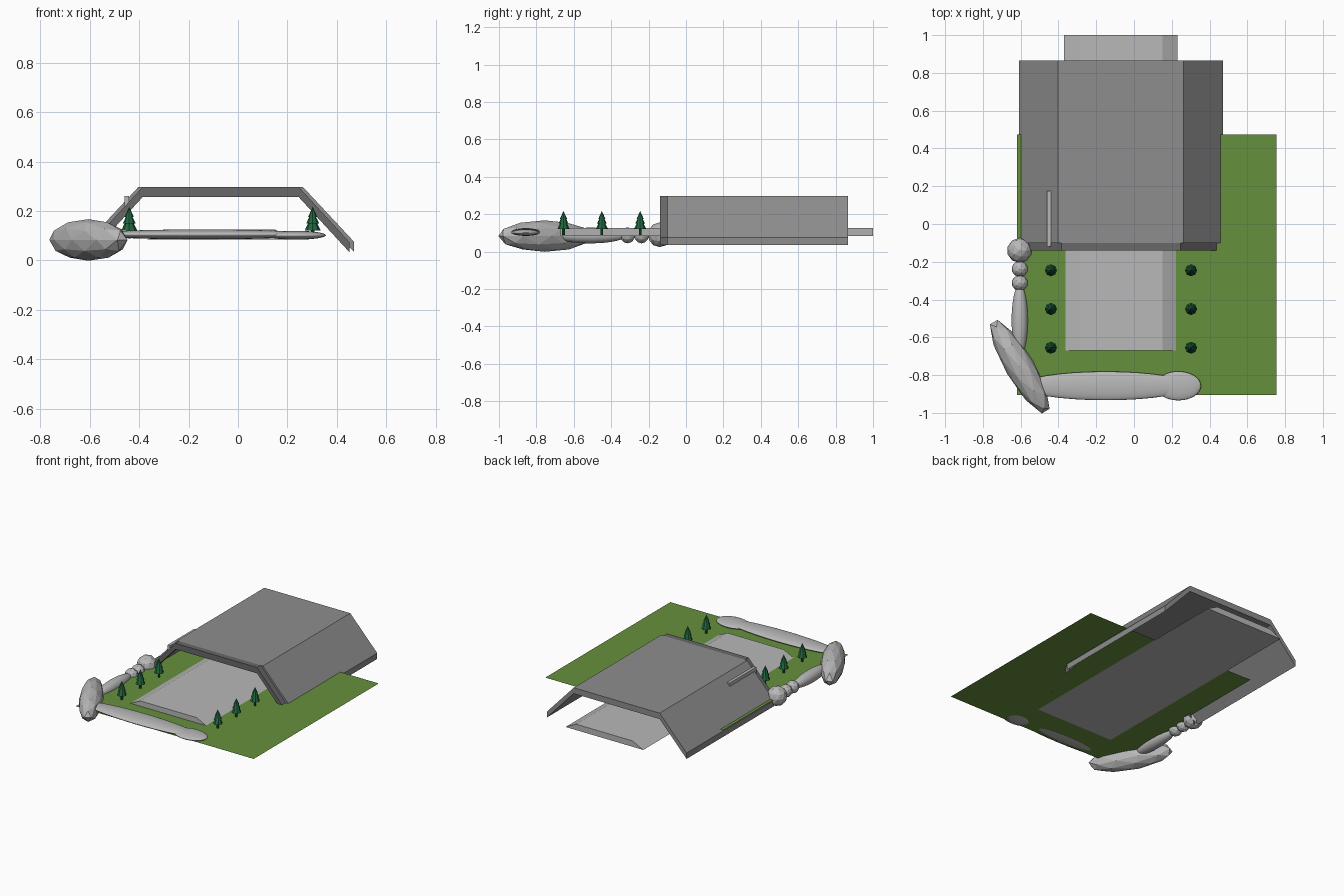
import bpy, bmesh, math
from mathutils import Matrix

if "Cube" in bpy.data.objects:
    bpy.data.objects.remove(bpy.data.objects["Cube"])

CX = -0.07  # centre line of the shelter and path


def material(name, rgb):
    m = bpy.data.materials.new(name)
    m.diffuse_color = (*rgb, 1)
    m.use_nodes = True
    m.node_tree.nodes["Principled BSDF"].inputs["Base Color"].default_value = m.diffuse_color
    return m


ROOF = material("roof grey", (0.27, 0.27, 0.27))
FRAME = material("dark grey", (0.14, 0.14, 0.14))
STONE = material("light stone", (0.48, 0.48, 0.48))
GRASS = material("grass green", (0.13, 0.28, 0.045))
TREE = material("tree green", (0.015, 0.13, 0.05))


def finish(name, bm, mat, smooth=False):
    bmesh.ops.recalc_face_normals(bm, faces=bm.faces)
    me = bpy.data.meshes.new(name)
    bm.to_mesh(me)
    bm.free()
    me.materials.append(mat)
    for p in me.polygons:
        p.use_smooth = smooth
    ob = bpy.data.objects.new(name, me)
    bpy.context.collection.objects.link(ob)
    return ob


def extrude_profile(name, pts, y0, y1, mat):
    """Extrude an (x, z) outline from y0 to y1."""
    bm = bmesh.new()
    face = bm.faces.new([bm.verts.new((x, y0, z)) for x, z in pts])
    res = bmesh.ops.extrude_face_region(bm, geom=[face])
    moved = [v for v in res["geom"] if isinstance(v, bmesh.types.BMVert)]
    bmesh.ops.translate(bm, verts=moved, vec=(0, y1 - y0, 0))
    return finish(name, bm, mat)


def shell(top, foot):
    """Bent roof outline with a constant vertical thickness."""
    outer = [(CX - foot, 0.075), (CX - top, 0.298), (CX + top, 0.298), (CX + foot, 0.075)]
    return outer + [(x, z - 0.041) for x, z in reversed(outer)]


def stone(name, loc, size, angle=0, rough=False):
    """Ellipsoid stone, faceted when rough."""
    bm = bmesh.new()
    if rough:
        bmesh.ops.create_icosphere(bm, subdivisions=2, radius=1)
    else:
        bmesh.ops.create_uvsphere(bm, u_segments=32, v_segments=16, radius=1)
    m = Matrix.Translation(loc) @ Matrix.Rotation(angle, 4, 'Z') @ Matrix.Diagonal((*size, 1))
    bmesh.ops.transform(bm, matrix=m, verts=bm.verts)
    return finish(name, bm, STONE, not rough)


def tree(name, x, y):
    """Trunk and three stacked cone tiers."""
    bm = bmesh.new()
    for r0, r1, z0, z1 in ((0.007, 0.007, 0.088, 0.13), (0.032, 0.010, 0.122, 0.168),
                           (0.026, 0.006, 0.150, 0.192), (0.019, 0.0, 0.175, 0.217)):
        bmesh.ops.create_cone(bm, cap_ends=True, segments=8, radius1=r0, radius2=r1,
                              depth=z1 - z0, matrix=Matrix.Translation((x, y, (z0 + z1) / 2)))
    return finish(name, bm, TREE)


# Lawn: a single flat sheet
bm = bmesh.new()
bm.faces.new([bm.verts.new((x, y, 0.088)) for x, y in
              ((-0.62, -0.905), (0.755, -0.905), (0.755, 0.475), (-0.62, 0.475))])
lawn = finish("lawn", bm, GRASS)
if lawn.data.polygons[0].normal.z < 0:
    lawn.data.flip_normals()

# Raised path with sloping sides
extrude_profile("path", [(CX - 0.3, 0.084), (CX + 0.3, 0.084),
                         (CX + 0.22, 0.125), (CX - 0.215, 0.125)], -0.67, 1.0, STONE)

# Roof shell, its darker front frame, and the rail on the left slope
extrude_profile("roof", shell(0.332, 0.54), -0.10, 0.865, ROOF)
extrude_profile("front_frame", shell(0.315, 0.52), -0.14, -0.10, FRAME)
extrude_profile("roof_rail", [(-0.46, 0.215), (-0.44, 0.215), (-0.44, 0.26), (-0.46, 0.26)],
                -0.12, 0.175, STONE)

# Trees in two rows
for i, y in enumerate((-0.245, -0.45, -0.655)):
    for side, x in (("left", -0.44), ("right", 0.302)):
        tree(f"tree_{side}_{i + 1}", x, y)

# Stones along the front and left border
stone("corner_boulder", (-0.605, -0.755, 0.083), (0.287, 0.077, 0.084), math.radians(-59.7), True)
stone("long_front_stone", (-0.15, -0.857, 0.1055), (0.45, 0.076, 0.020))
stone("front_end_stone", (0.235, -0.857, 0.102), (0.12, 0.077, 0.018))
stone("long_side_stone", (-0.605, -0.51, 0.086), (0.043, 0.19, 0.042))
stone("small_stone_1", (-0.605, -0.312, 0.087), (0.044, 0.041, 0.043), 0, True)
stone("small_stone_2", (-0.605, -0.238, 0.087), (0.044, 0.041, 0.043), 0, True)
stone("round_boulder", (-0.606, -0.14, 0.090), (0.066, 0.066, 0.066), 0, True)
